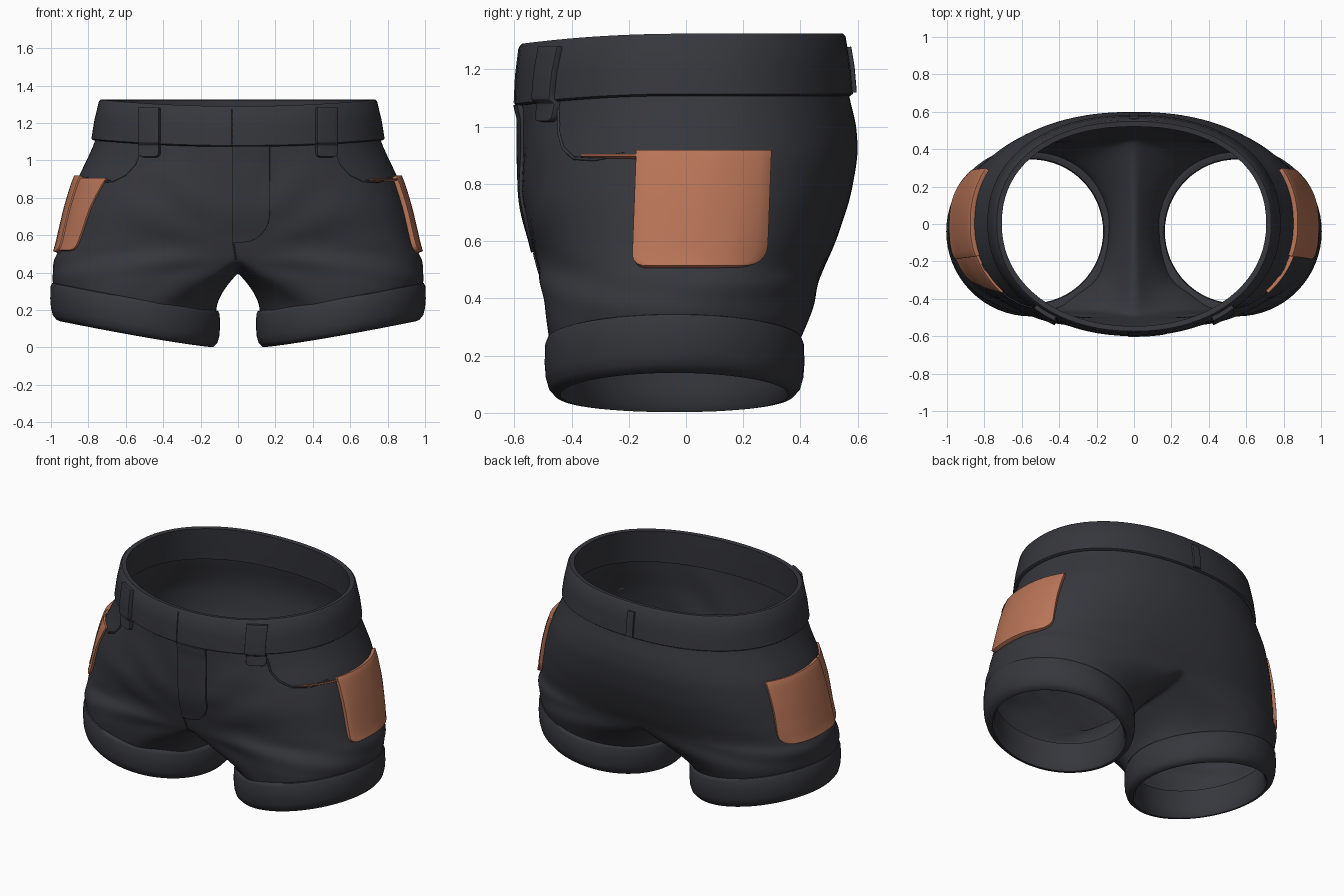
import bpy, bmesh, math
from mathutils import Vector
from mathutils.bvhtree import BVHTree

if "Cube" in bpy.data.objects:
    bpy.data.objects.remove(bpy.data.objects["Cube"])


def material(name, rgb):
    m = bpy.data.materials.new(name)
    m.diffuse_color = (*rgb, 1)
    m.use_nodes = True
    m.node_tree.nodes["Principled BSDF"].inputs["Base Color"].default_value = m.diffuse_color
    return m


CHARCOAL = material("charcoal cloth", (0.037, 0.038, 0.046))
TAN = material("tan leather", (0.48, 0.175, 0.095))


def make(name, bm, mat, mods=(), angle=40):
    """Turn a bmesh into an object, apply its modifiers and smooth it."""
    me = bpy.data.meshes.new(name)
    bm.to_mesh(me)
    bm.free()
    ob = bpy.data.objects.new(name, me)
    bpy.context.collection.objects.link(ob)
    me.materials.append(mat)
    for kind, props in mods:
        mod = ob.modifiers.new(kind, kind)
        for k, v in props.items():
            setattr(mod, k, v)
    bpy.ops.object.select_all(action='DESELECT')
    ob.select_set(True)
    bpy.context.view_layer.objects.active = ob
    if mods:
        bpy.ops.object.convert(target='MESH')
    bpy.ops.object.shade_smooth_by_angle(angle=math.radians(angle))
    return ob


def bridge(bm, a, b, closed):
    n = len(a)
    for i in range(n if closed else n - 1):
        j = (i + 1) % n
        bm.faces.new((a[i], a[j], b[j], b[i]))


# Torso profile: z, half width, front y, back y
PROFILE = [(1.30, .725, -.56, .535), (1.10, .765, -.58, .572), (1.0, .81, -.58, .597),
           (.9, .86, -.58, .602), (.75, .905, -.578, .575), (.6, .94, -.54, .525),
           (.5, .965, -.515, .48)]
SPLIT = .5


def torso_point(z, th):
    for p, q in zip(PROFILE, PROFILE[1:]):
        if z >= q[0] - 1e-6:
            break
    f = (z - q[0]) / (p[0] - q[0])
    a, yf, yb = (q[k] + (p[k] - q[k]) * f for k in (1, 2, 3))
    low = max(0, min(1, (1 - z) / .5))
    c, s = max(0, math.cos(th)), math.sin(th)
    power = (.95 - .19 * low) if s < 0 else (.90 - .10 * low)
    y = abs(s) ** power * (yb if s > 0 else yf)
    return Vector((a * c ** power if c > 1e-5 else 0, y, z))


def cuff_point(ang, d, h):
    """Point on the tilted leg opening, d outward from its rim and h above its hem."""
    x = .55 + (.45 + d) * math.cos(ang)
    return Vector((x, -.04 + (.45 + d) * math.sin(ang), .15 * max(0, (x - .12) / .88) ** 1.2 + h))


def folds(p):
    """Cloth creases: rays from the crotch in front, rolls above the cuffs."""
    r = math.hypot(p.x, p.z - .45)
    phi = math.atan2(p.z - .45, p.x + .001)
    w = 0
    if p.y < 0:
        w += .009 * math.sin(phi * 13 + r * 3) * math.exp(-((r - .42) / .22) ** 2)
    w += .006 * math.sin(p.z * 42 + p.x * 7 + p.y * 5) * math.exp(-((p.z - .45) / .1) ** 2) * min(1, p.x / .3)
    return w


# Seat and legs: half a torso split into one leg, then mirrored
N, M = 36, 16
bm = bmesh.new()
thetas = [math.pi * (i / N - .5) for i in range(N + 1)]
rings = []
for k in range(17):
    z = 1.24 + (SPLIT - 1.24) * k / 16
    rings.append([bm.verts.new(torso_point(z, th)) for th in thetas])
for a, b in zip(rings, rings[1:]):
    bridge(bm, a, b, False)
back, front = rings[-1][-1].co.y, rings[-1][0].co.y
crotch = []
for k in range(1, M):
    u = math.pi * k / M
    crotch.append(bm.verts.new((0, (back + front) / 2 + (back - front) / 2 * math.cos(u),
                                SPLIT - .1 * math.sin(u) ** .8)))
prev = rings[-1] + crotch
start = [v.co.copy() for v in prev]
angles = [th * 125 / 90 for th in thetas] + [math.radians(125 + 110 * k / M) for k in range(1, M)]
STEPS = 9
for k in range(1, STEPS + 3):
    t = min(1, k / STEPS)
    ring = []
    for s, ang in zip(start, angles):
        c = cuff_point(ang, -.012, .19)
        e = math.sin(t * math.pi / 2)
        p = Vector((s.x + (c.x - s.x) * e, s.y + (c.y - s.y) * t, s.z + (c.z - s.z) * t))
        d = Vector((math.cos(ang) * max(0, math.cos(ang)) * .012, math.sin(ang) * .018, 0))
        p += d * math.sin(math.pi * t)
        if k > STEPS:
            p = cuff_point(ang, -.035, .19 - .06 * (k - STEPS))
        ring.append(bm.verts.new(p))
    bridge(bm, prev, ring, True)
    prev = ring
bmesh.ops.recalc_face_normals(bm, faces=bm.faces)
bm.faces.ensure_lookup_table()
outer = max(bm.faces, key=lambda f: f.calc_center_median().x)
if outer.normal.x < 0:
    bmesh.ops.reverse_faces(bm, faces=bm.faces)
bm.normal_update()
for v, n, w in [(v, v.normal.copy(), folds(v.co)) for v in bm.verts]:
    centre = v.co.x < 1e-4
    v.co += n * w
    if centre:
        v.co.x = 0
body = make("seat_and_legs", bm, CHARCOAL,
            [('MIRROR', dict(merge_threshold=.002)),
             ('SOLIDIFY', dict(thickness=.015, offset=-1)),
             ('SUBSURF', dict(levels=1))], 50)


def band(name, profile, point, count):
    """Closed band swept from a closed cross-section."""
    bm = bmesh.new()
    rings = [[bm.verts.new(point(2 * math.pi * i / count, d, h)) for i in range(count)] for d, h in profile]
    for a, b in zip(rings, rings[1:] + rings[:1]):
        bridge(bm, a, b, True)
    bmesh.ops.recalc_face_normals(bm, faces=bm.faces)
    return make(name, bm, CHARCOAL, angle=50)


# Rolled cuffs
CUFF = [(-.06, .185), (-.02, .2), (-.006, .195), (.002, .175), (.004, .11), (0, .06), (-.01, .025),
        (-.03, .003), (-.05, 0), (-.062, .02), (-.065, .08), (-.06, .15)]
for side, sx in (("right", 1), ("left", -1)):
    band(side + "_cuff", CUFF,
         lambda a, d, h: Vector((sx, 1, 1)) * cuff_point(a, d, h), 64)


# Waistband, dipping at the front
def waist_point(a, d, h):
    c, s = math.cos(a), math.sin(a)
    f = (1.32 - h) / .21
    power = .90 if s > 0 else .95
    x = (.743 + .042 * f + d) * math.copysign(abs(c) ** power, c)
    y = ((.557 + .027 * f if s > 0 else .582 + .018 * f) + d) * math.copysign(abs(s) ** power, s)
    return Vector((x, y, h - (.035 * s * s if s < 0 else 0)))


belt = band("waistband", [(-.008, 1.325), (0, 1.315), (.004, 1.21), (0, 1.115), (-.01, 1.108),
                          (-.045, 1.11), (-.042, 1.21), (-.036, 1.322)], waist_point, 80)

dg = bpy.context.evaluated_depsgraph_get()
TREES = [BVHTree.FromObject(o, dg) for o in (body, belt)]


def project(axis, sign, u, z, lift):
    """Drop a point on to the garment along x or y and lift it off the cloth."""
    d = Vector((-sign, 0, 0)) if axis == 'x' else Vector((0, -sign, 0))
    o = Vector((0, u, z)) if axis == 'x' else Vector((u, 0, z))
    hits = [h for h in (t.ray_cast(o - d * 3, d) for t in TREES) if h[0] is not None]
    loc = min(hits, key=lambda h: h[3])[0]
    return loc - d * lift


def patch(name, mat, axis, sign, u0, u1, z0, z1, lift, thick, r0=0, r1=0, lean=0, nu=12, nv=16):
    """Cloth panel laid on the garment; r0 and r1 round its two bottom corners."""
    def inset(r, d):
        return r - math.sqrt(max(0, r * r - (r - d) ** 2)) if d < r else 0
    bm = bmesh.new()
    rows = []
    for j in range(nv + 1):
        f = (j / nv) ** 1.5
        z = z0 + (z1 - z0) * f
        a, b = u0 + inset(r0, z - z0) + lean * f, u1 - inset(r1, z - z0) + lean * f
        rows.append([bm.verts.new(project(axis, sign, a + (b - a) * i / nu, z, lift)) for i in range(nu + 1)])
    for a, b in zip(rows, rows[1:]):
        bridge(bm, a, b, False)
    bm.normal_update()
    out = Vector((sign, 0, 0)) if axis == 'x' else Vector((0, sign, 0))
    if sum(f.normal.dot(out) for f in bm.faces) < 0:
        bmesh.ops.reverse_faces(bm, faces=bm.faces)
    return make(name, bm, mat, [('SOLIDIFY', dict(thickness=thick, offset=-1)),
                                ('BEVEL', dict(width=.003, segments=2, angle_limit=math.radians(50)))])


def seam(name, axis, sign, pts, radius=.006):
    """Thin raised stitch line following the cloth."""
    cu = bpy.data.curves.new(name, 'CURVE')
    cu.dimensions = '3D'
    cu.bevel_depth = radius
    cu.bevel_resolution = 1
    sp = cu.splines.new('POLY')
    dense = [(a[0] + (b[0] - a[0]) * k / 6, a[1] + (b[1] - a[1]) * k / 6)
             for a, b in zip(pts, pts[1:]) for k in range(6)] + [pts[-1]]
    sp.points.add(len(dense) - 1)
    for p, (u, z) in zip(sp.points, dense):
        p.co = (*project(axis, sign, u, z, 0), 1)
    ob = bpy.data.objects.new(name, cu)
    bpy.context.collection.objects.link(ob)
    cu.materials.append(CHARCOAL)


# Side patch pockets; the left one has an extra front panel, the right one a thin top ledge
for side, s in (("right", 1), ("left", -1)):
    patch(side + "_pocket", TAN, 'x', s, -.19, .285, .515, .92, .028, .034, .04, .07, .015)
patch("left_pocket_front_panel", TAN, 'x', -1, -.31, -.11, .52, .908, .018, .022, .03, 0, -.06)
patch("right_pocket_ledge", TAN, 'x', 1, -.37, -.17, .897, .905, .028, .034, nv=1)

# Fly, belt loops and seams
patch("fly", CHARCOAL, 'y', -1, -.03, .17, .56, 1.075, .011, .018, 0, .15)
for side, s in (("right", 1), ("left", -1)):
    patch(side + "_belt_loop", CHARCOAL, 'y', -1, s * .48 - .055, s * .48 + .055, 1.02, 1.283, .028, .034,
          .02, .02, nu=6)
    seam(side + "_pocket_seam", 'y', -1,
         [(s * x, z) for x, z in ((.52, 1.06), (.55, .98), (.6, .925), (.67, .89), (.75, .885), (.81, .905))])
patch("back_belt_loop", CHARCOAL, 'y', 1, -.025, .025, 1.12, 1.28, .014, .02, nu=4)
seam("waistband_overlap_seam", 'y', -1, [(-.03, 1.085), (-.03, 1.275)], .004)
seam("front_seam", 'y', -1, [(-.025, .56), (-.01, .47)], .005)
